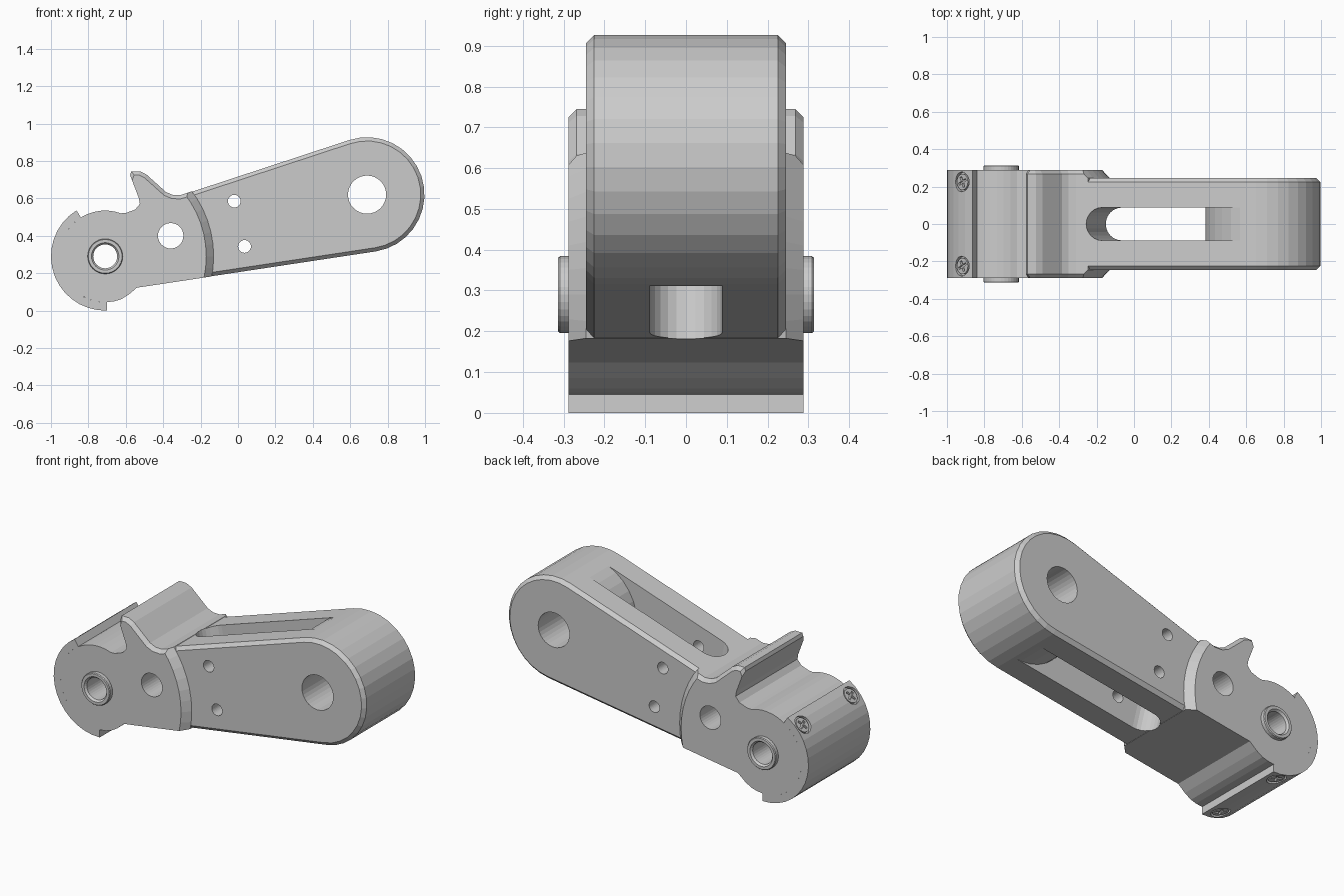
import bpy, bmesh
from math import cos, sin, radians, pi
from mathutils import Matrix, Vector

if "Cube" in bpy.data.objects:
    bpy.data.objects.remove(bpy.data.objects["Cube"])

HUB = (-0.71, 0.29)
BOSS = (0.69, 0.62)


def arc(c, r, a0, a1, n):
    return [(c[0] + r * cos(radians(a0 + (a1 - a0) * i / n)),
             c[1] + r * sin(radians(a0 + (a1 - a0) * i / n))) for i in range(n + 1)]


def circle(c, r, n=32):
    return arc(c, r, 0, 360, n)[:-1]


def finish(name, bm):
    bmesh.ops.recalc_face_normals(bm, faces=bm.faces)
    me = bpy.data.meshes.new(name)
    bm.to_mesh(me)
    bm.free()
    ob = bpy.data.objects.new(name, me)
    bpy.context.collection.objects.link(ob)
    return ob


def loft(name, layers, chamfer=None):
    """Solid from matching xz profiles stacked along y: [(profile, y), ...]"""
    bm = bmesh.new()
    rings = [[bm.verts.new((x, y, z)) for x, z in p] for p, y in layers]
    n = len(rings[0])
    for a, b in zip(rings, rings[1:]):
        for i in range(n):
            j = (i + 1) % n
            bm.faces.new((a[i], a[j], b[j], b[i]))
    bm.faces.new(rings[0])
    bm.faces.new(rings[-1])
    if chamfer:
        bmesh.ops.recalc_face_normals(bm, faces=bm.faces)
        edges = [e for e in bm.edges if e.verts[0].co.y == e.verts[1].co.y
                 and all(chamfer(v.co) for v in e.verts)]
        bmesh.ops.bevel(bm, geom=edges, offset=0.02, segments=1, affect='EDGES')
    return finish(name, bm)


def boolean(ob, other, op='DIFFERENCE'):
    m = ob.modifiers.new("bool", 'BOOLEAN')
    m.operation, m.object, m.solver = op, other, 'EXACT'
    bpy.context.view_layer.objects.active = ob
    bpy.ops.object.modifier_apply(modifier=m.name)
    bpy.data.objects.remove(other)


def pin(c, r, y=0.5):
    return loft("cutter", [(circle(c, r), -y), (circle(c, r), y)])


# Knuckle: hub, pointed catch and the start of the arm, trimmed to a conical edge
knuckle = arc(HUB, 0.245, 70, 290, 26) + [
    (-0.585, 0.085), (-0.54, 0.123), (-0.49, 0.13), (0.0, 0.204), (-0.1, 0.685),
    (-0.31, 0.617), (-0.35, 0.619), (-0.385, 0.634), (-0.49, 0.728), (-0.525, 0.745),
    (-0.57, 0.745), (-0.577, 0.725), (-0.53, 0.6), (-0.525, 0.57), (-0.55, 0.54), (-0.6, 0.522)]
body = loft("arm_body", [(knuckle, -0.288), (knuckle, 0.288)], lambda v: v.z > 0.605)
trim = loft("cutter", [(circle(HUB, r, 56), y) for r, y in
                       ((0.52, -0.31), (0.58, -0.245), (0.58, 0.245), (0.52, 0.31))])
boolean(body, trim, 'INTERSECT')


# Tapered arm with chamfered rims
def arm_profile(inset):
    p = arc(BOSS, 0.307 - inset, 108.2, -81.4, 17)
    (tx, tz), (bx, bz) = p[0], p[-1]
    return p + [(bx - 1.1 * 0.9888, bz - 1.1 * 0.1495), (tx - 1.1 * 0.95, tz - 1.1 * 0.3123)]


arm = loft("arm", [(arm_profile(o), y) for o, y in
                   ((0.02, -0.245), (0, -0.225), (0, 0.225), (0.02, 0.245))])
boolean(body, arm, 'UNION')

# Raised collar on both sides of the hub
collar = loft("collar", [(circle(HUB, r), y) for r, y in
                         ((0.09, -0.314), (0.094, -0.309), (0.094, 0.309), (0.09, 0.314))])
boolean(body, collar, 'UNION')

# Slot across the arm: round inner end, outer end stopped by the round boss
bm = bmesh.new()
outline = arc((-0.83, 0), 0.088, 90, 270, 12) + [(0.0, -0.088), (0.0, 0.088)]
face = bm.faces.new([bm.verts.new((x, y, -0.5)) for x, y in outline])
ext = bmesh.ops.extrude_face_region(bm, geom=[face])
bmesh.ops.translate(bm, vec=(0, 0, 1), verts=[v for v in ext['geom'] if isinstance(v, bmesh.types.BMVert)])
bmesh.ops.transform(bm, verts=bm.verts, matrix=Matrix.Translation((BOSS[0], 0, BOSS[1]))
                    @ Matrix.Rotation(radians(-13), 4, 'Y'))
slot = finish("slot_cutter", bm)
boolean(slot, pin(BOSS, 0.309))
boolean(body, slot)

# Cross holes and flared hub bore
for c, r in ((BOSS, 0.102), ((-0.36, 0.4), 0.068), ((-0.02, 0.585), 0.034), ((0.035, 0.343), 0.034)):
    boolean(body, pin(c, r))
boolean(body, loft("cutter", [(circle(HUB, r), y) for r, y in
                              ((0.078, -0.32), (0.064, -0.302), (0.064, 0.302), (0.078, 0.32))]))

# Curved cover strip wrapped around the hub
cover_profile = arc(HUB, 0.29, 122, 272, 15) + arc(HUB, 0.245, 272, 122, 15)
cover = loft("cover_strip", [(cover_profile, -0.288), (cover_profile, 0.288)])


# Four recessed cross-head screws
def radial(name, angle, y, r0, r1, rad=None, box=None, spin=0):
    bm = bmesh.new()
    if box:
        bmesh.ops.create_cube(bm, size=1)
        bmesh.ops.scale(bm, vec=(box[0], box[1], r1 - r0), verts=bm.verts)
    else:
        bmesh.ops.create_cone(bm, cap_ends=True, segments=24, radius1=rad, radius2=rad, depth=r1 - r0)
    m = (Matrix.Translation((HUB[0], y, HUB[1])) @ Matrix.Rotation(pi / 2 - radians(angle), 4, 'Y')
         @ Matrix.Translation((0, 0, (r0 + r1) / 2)) @ Matrix.Rotation(radians(spin), 4, 'Z'))
    bmesh.ops.transform(bm, verts=bm.verts, matrix=m)
    return finish(name, bm)


for a in (137, 257):
    for y in (-0.225, 0.225):
        boolean(cover, radial("cutter", a, y, 0.268, 0.32, rad=0.053))
        screw = radial("screw", a, y, 0.25, 0.284, rad=0.043)
        for s in (25, 115):
            boolean(screw, radial("cutter", a, y, 0.27, 0.3, box=(0.06, 0.014), spin=s))
